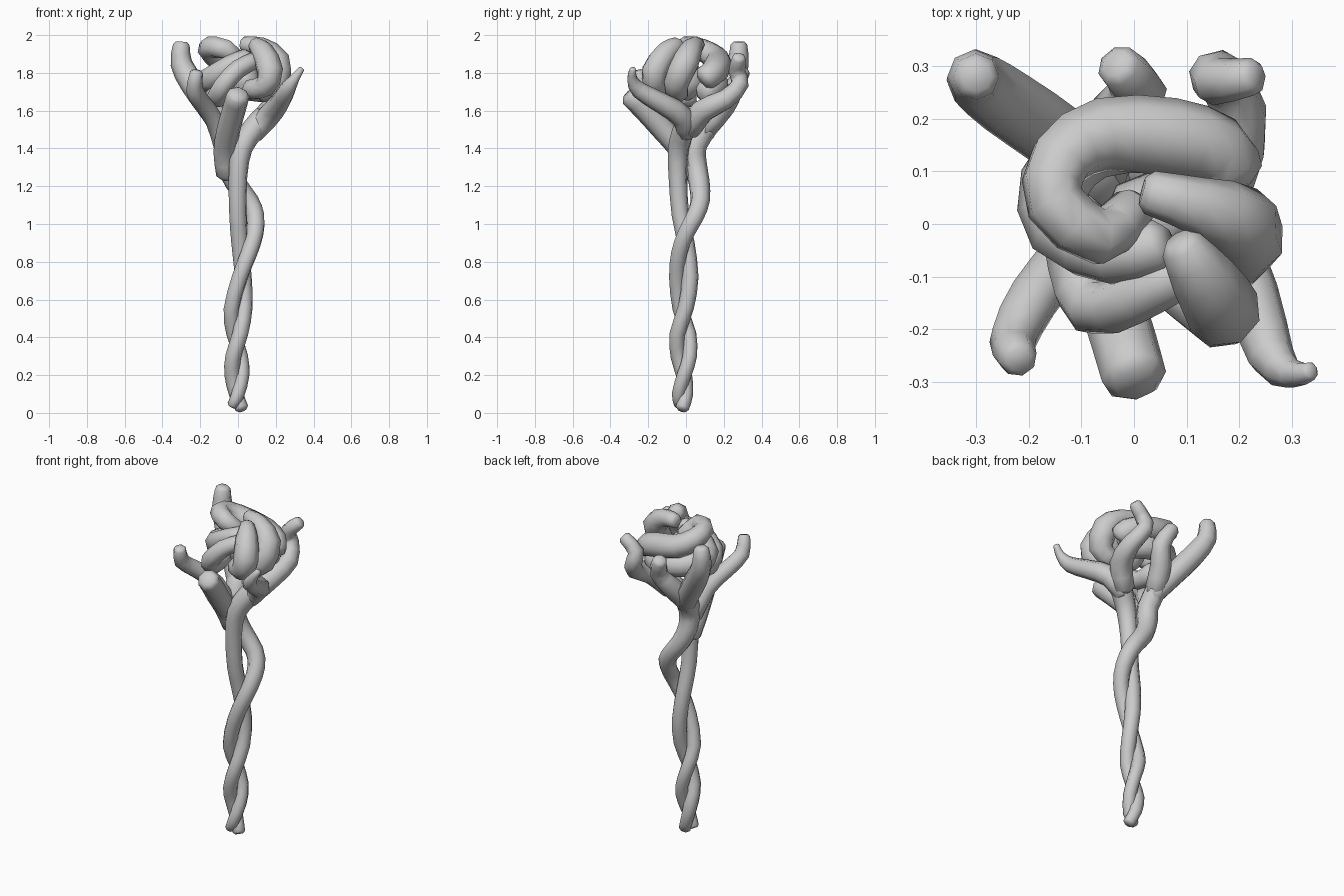
import bpy, bmesh, math
from mathutils import Vector

SIDES = 8

def spline(pts, steps=2):
    # Catmull-Rom through (x, y, z, radius) points
    p = [Vector(q) for q in pts]
    p = [p[0] * 2 - p[1]] + p + [p[-1] * 2 - p[-2]]
    out = []
    for i in range(1, len(p) - 2):
        a, b, c, d = p[i - 1:i + 3]
        for s in range(steps):
            t = s / steps
            out.append(0.5 * (2 * b + (c - a) * t + (2 * a - 5 * b + 4 * c - d) * t * t
                              + (3 * b - a - 3 * c + d) * t ** 3))
    out.append(p[-2])
    return [(q.xyz, q.w) for q in out]

def tube(name, *pts):
    # tapering limb with bevelled ends
    path = spline(pts)
    d0 = (path[0][0] - path[1][0]).normalized()
    d1 = (path[-1][0] - path[-2][0]).normalized()
    (c0, r0), (c1, r1) = path[0], path[-1]
    path = [(c0 + d0 * r0 * .35, r0 * .65)] + path + [(c1 + d1 * r1 * .35, r1 * .65)]
    bm = bmesh.new()
    rings, u = [], None
    for i, (c, r) in enumerate(path):
        t = (path[min(i + 1, len(path) - 1)][0] - path[max(i - 1, 0)][0]).normalized()
        if u is None:
            u = t.orthogonal()
        u = (u - t * u.dot(t)).normalized()
        v = t.cross(u)
        rings.append([bm.verts.new(c + r * (u * math.cos(k * math.tau / SIDES)
                                            + v * math.sin(k * math.tau / SIDES)))
                      for k in range(SIDES)])
    for a, b in zip(rings, rings[1:]):
        for k in range(SIDES):
            n = (k + 1) % SIDES
            bm.faces.new((a[k], a[n], b[n], b[k]))
    bm.faces.new(rings[0][::-1])
    bm.faces.new(rings[-1])
    bmesh.ops.recalc_face_normals(bm, faces=bm.faces)
    me = bpy.data.meshes.new(name)
    bm.to_mesh(me)
    bm.free()
    ob = bpy.data.objects.new(name, me)
    bpy.context.collection.objects.link(ob)
    bpy.ops.object.select_all(action='DESELECT')
    ob.select_set(True)
    bpy.context.view_layer.objects.active = ob
    bpy.ops.object.shade_smooth_by_angle(angle=math.radians(50))
    return ob

# two stems winding around each other
tube("stem_straight",
     (.02, -.02, .025, .036), (-.01, 0, .1, .038), (-.03, -.01, .2, .042),
     (-.025, -.04, .3, .042), (.012, -.045, .42, .042), (.035, 0, .56, .043),
     (.028, .022, .72, .045), (.01, 0, .9, .046), (0, -.03, 1.05, .047),
     (0, -.043, 1.25, .05), (.02, -.04, 1.4, .057), (.08, -.01, 1.5, .063), (.14, .02, 1.57, .06))
tube("stem_winding",
     (-.03, -.035, .04, .028), (0, -.04, .1, .035), (.022, -.01, .2, .038),
     (.015, .02, .3, .038), (-.022, .015, .42, .04), (-.035, -.03, .55, .042),
     (.01, -.048, .72, .043), (.06, -.035, .85, .045), (.09, 0, .95, .047),
     (.092, .048, 1.04, .05), (.06, .075, 1.12, .052), (-.015, .07, 1.22, .056),
     (-.055, .05, 1.32, .06), (-.06, .05, 1.42, .062), (-.08, .13, 1.55, .064))

# outer branches
tube("branch_front", (-.06, .03, 1.26, .055), (-.07, -.02, 1.38, .06), (-.05, -.12, 1.5, .063),
     (-.02, -.22, 1.61, .063), (0, -.29, 1.68, .062))
tube("branch_front_left", (-.07, .02, 1.38, .05), (-.12, -.05, 1.54, .05), (-.19, -.14, 1.64, .05),
     (-.23, -.22, 1.71, .046), (-.22, -.255, 1.8, .036))
tube("branch_front_right", (.08, .0, 1.48, .055), (.16, -.02, 1.57, .062), (.22, -.13, 1.64, .055),
     (.26, -.25, 1.71, .045), (.3, -.285, 1.77, .028), (.335, -.28, 1.82, .018))
tube("branch_back_right", (.09, .02, 1.5, .06), (.17, .09, 1.6, .065), (.2, .21, 1.66, .055),
     (.16, .285, 1.74, .048), (.155, .27, 1.81, .045), (.225, .28, 1.88, .036))
tube("branch_back_left", (-.06, .09, 1.48, .06), (-.14, .16, 1.6, .066), (-.24, .23, 1.74, .066),
     (-.3, .275, 1.85, .058), (-.3, .28, 1.95, .044))
tube("branch_back", (-.07, .1, 1.5, .06), (-.03, .2, 1.62, .06), (.01, .25, 1.71, .053),
     (-.03, .3, 1.81, .042))

# coiled knot held by the branches
tube("coil_top", (.18, .1, 1.77, .065), (.16, .14, 1.8, .068), (.07, .165, 1.83, .075),
     (-.06, .17, 1.86, .07), (-.14, .12, 1.905, .062), (-.15, .04, 1.935, .058),
     (-.065, -.025, 1.925, .055), (0, .03, 1.86, .045))
tube("coil_right", (.03, .06, 1.95, .042), (.12, .035, 1.935, .055), (.205, .0, 1.86, .075),
     (.2, -.05, 1.75, .07), (.12, -.04, 1.69, .055))
tube("coil_front_right", (.09, -.04, 1.95, .042), (.13, -.1, 1.91, .062), (.17, -.165, 1.81, .072),
     (.14, -.16, 1.73, .06), (.06, -.1, 1.71, .055))
tube("coil_front", (.1, -.09, 1.87, .045), (.0, -.14, 1.82, .05), (-.08, -.16, 1.73, .052),
     (-.11, -.08, 1.67, .055), (-.12, .03, 1.68, .06))
tube("coil_inner", (.05, -.04, 1.88, .05), (-.04, -.06, 1.84, .055), (-.14, -.01, 1.77, .065),
     (-.15, .08, 1.76, .068), (-.08, .15, 1.74, .068), (.05, .16, 1.72, .068),
     (.15, .1, 1.7, .06))
tube("coil_core", (.02, -.01, 1.68, .05), (.03, .01, 1.75, .09), (.03, 0, 1.82, .07))
